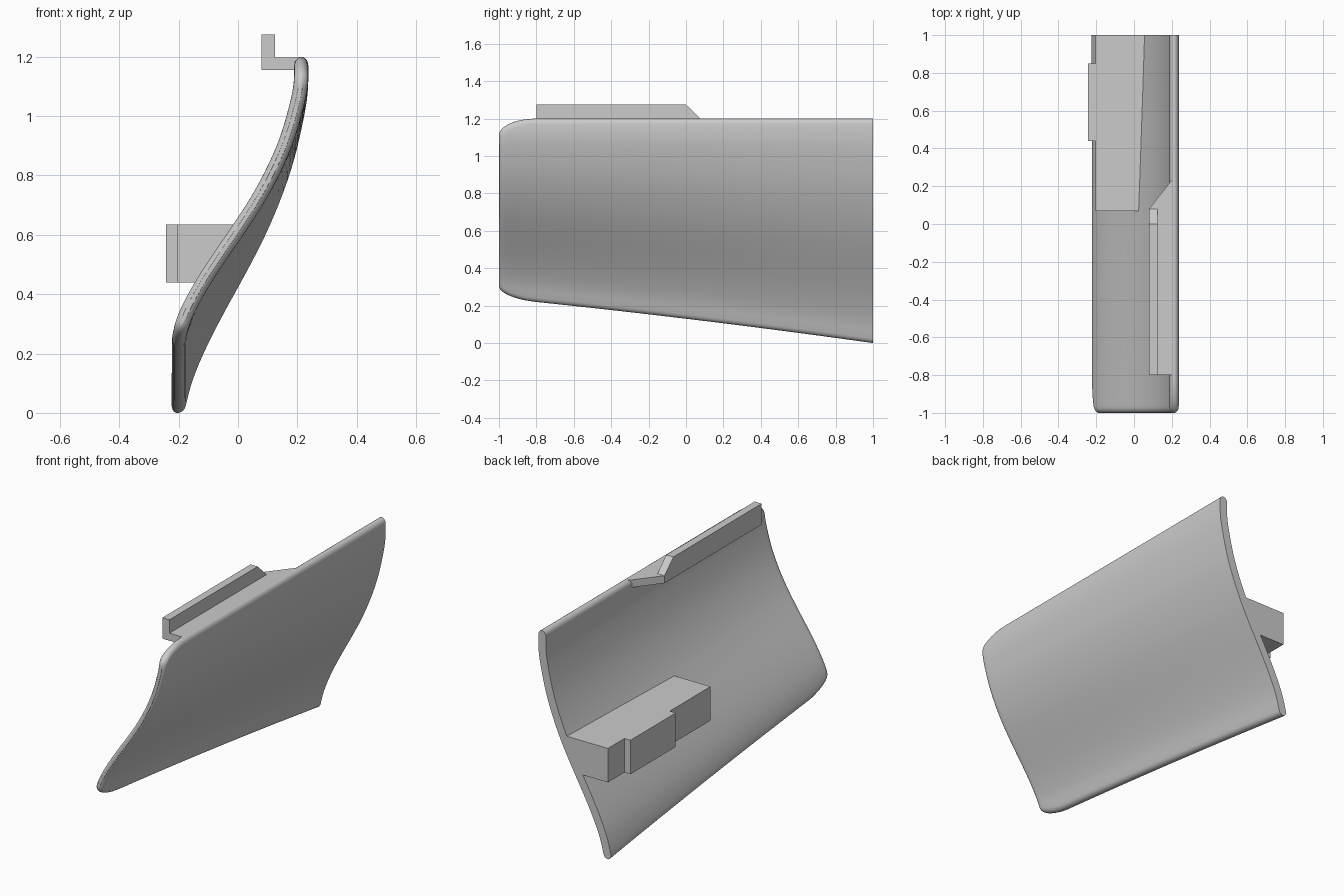
import bpy, bmesh, math
from mathutils import Vector

cube = bpy.data.objects.get("Cube")
if cube:
    bpy.data.objects.remove(cube)

grey = bpy.data.materials.new("plain grey")
grey.use_nodes = True
COLOUR = (0.6, 0.6, 0.6, 1)
grey.diffuse_color = COLOUR
grey.node_tree.nodes["Principled BSDF"].inputs["Base Color"].default_value = COLOUR

TOP = 1.2
HALF = 0.024
# Sideways position of the panel at even steps from bottom edge to top edge
CURVE = [-.207, -.175, -.124, -.062, .004, .066, .118, .160, .190, .211, .213]


def bottom(y):
    return 0.13 - 0.12 * y - 0.01 * y * y


def panel_x(y, z):
    """Smoothly interpolated centre surface of the panel."""
    last = len(CURVE) - 1
    t = max(0, min(1, (z - bottom(y)) / (TOP - bottom(y)))) * last
    i = min(int(t), last - 1)
    f = t - i
    p, q = CURVE[i], CURVE[i + 1]
    a = (q - CURVE[i - 1]) / 2 if i else q - p
    b = (CURVE[i + 2] - p) / 2 if i + 2 <= last else q - p
    return (p * (1 + 2 * f) * (1 - f) ** 2 + a * f * (1 - f) ** 2
            + q * f * f * (3 - 2 * f) + b * f * f * (f - 1))


def rounding(distance, radius):
    return math.sqrt(max(0, 1 - (1 - min(distance / radius, 1)) ** 2))


def finish(name, bm, smooth=False):
    bmesh.ops.recalc_face_normals(bm, faces=bm.faces)
    mesh = bpy.data.meshes.new(name)
    bm.to_mesh(mesh)
    bm.free()
    obj = bpy.data.objects.new(name, mesh)
    bpy.context.collection.objects.link(obj)
    mesh.materials.append(grey)
    if smooth:
        bpy.ops.object.select_all(action='DESELECT')
        obj.select_set(True)
        bpy.context.view_layer.objects.active = obj
        bpy.ops.object.shade_smooth_by_angle(angle=math.radians(40))
    return obj


def loft(name, loops, smooth=False):
    """Bridge equal closed loops and cap both ends."""
    bm = bmesh.new()
    rings = [[bm.verts.new(p) for p in loop] for loop in loops]
    for r, s in zip(rings, rings[1:]):
        for i in range(len(r)):
            j = (i + 1) % len(r)
            bm.faces.new((r[i], r[j], s[j], s[i]))
    bm.faces.new(rings[0])
    bm.faces.new(rings[-1])
    return finish(name, bm, smooth)


def panel_section(y):
    """Curved section with rounded long edges, shrinking at the front."""
    corner = 1 - math.sqrt(1 - max(0, (-0.8 - y) / 0.2) ** 2)
    low, high = bottom(y) + 0.065 * corner, TOP - 0.09 * corner
    thick = HALF * max(0.3, rounding(y + 1, 0.03))
    edge = 0.03
    ends = [edge * (1 - math.cos(math.pi / 2 * k / 5)) for k in range(5)]
    middle = [low + edge + (high - low - 2 * edge) * k / 30 for k in range(31)]
    heights = [low + e for e in ends] + middle + [high - e for e in reversed(ends)]
    outer, inner = [], []
    for z in heights:
        slope = (panel_x(y, z + .01) - panel_x(y, z - .01)) / .02
        normal = Vector((1, 0, -slope)).normalized()
        centre = Vector((panel_x(y, z), y, z))
        h = thick * rounding(min(z - low, high - z), edge)
        outer.append(centre + normal * h)
        inner.append(centre - normal * h)
    return outer + inner[-2:0:-1]


# Curved panel: dense stations round the front corners, even ones behind
stations = [-1 + 0.2 * (k / 14) ** 2.5 for k in range(15)]
stations += [-0.8 + 1.8 * k / 20 for k in range(1, 21)]
loft("curved_panel", [panel_section(y) for y in stations], True)

# Upper bracket: flat shelf with a mitred end, and an upright lip
shelf = [(.08, -.8), (.205, -.8), (.205, .235), (.19, .22), (.08, .08)]
loft("upper_shelf", [[(x, y, z) for x, y in shelf] for z in (1.155, 1.198)])
lip = [(-.8, 1.198), (-.8, 1.275), (0, 1.275), (.08, 1.198)]
loft("upper_lip", [[(x, y, z) for y, z in lip] for x in (.08, .125)])

# Lower mounting block: stepped side face, far side sunk into the panel
steps = [(-.205, .07), (-.205, .44), (-.243, .44), (-.243, .85), (-.205, .85), (-.205, 1)]
levels = [.44 + .195 * k / 4 for k in range(5)]
loft("mounting_block", [[(x, y, z) for x, y in steps]
                        + [(panel_x(y, z) - .008, y, z) for y in (1, .7, .4, .07)]
                        for z in levels])
